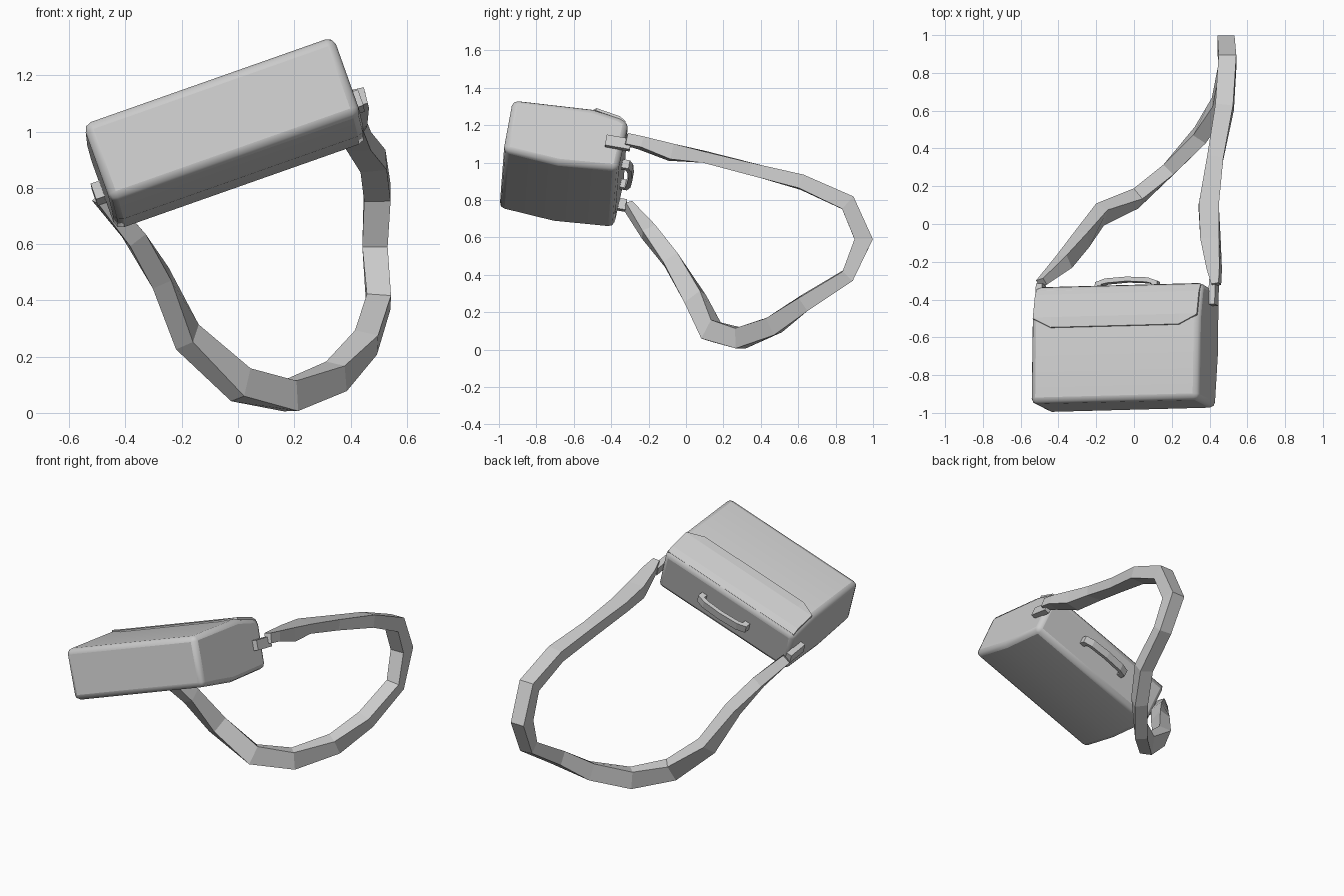
import bpy, bmesh
from mathutils import Vector, Matrix

if "Cube" in bpy.data.objects:
    bpy.data.objects.remove(bpy.data.objects["Cube"])

# Bag frame: u = length, v = depth towards the handle, w = thickness
u = Vector((0.943, 0.025, 0.332)).normalized()
v = Vector((0.05, 0.985, -0.165))
v = (v - u * v.dot(u)).normalized()
w = u.cross(v)
FRAME = Matrix((u, v, w)).transposed().to_4x4()
FRAME.translation = Vector((-0.057, -0.963, 1.045))
HALF = 0.472


def make(name, rings, matrix=None, bevel=0, segments=1):
    """Loft closed rings of points into a capped solid."""
    bm = bmesh.new()
    loops = [[bm.verts.new(p) for p in ring] for ring in rings]
    n = len(loops[0])
    for a, b in zip(loops, loops[1:]):
        for i in range(n):
            j = (i + 1) % n
            bm.faces.new((a[i], a[j], b[j], b[i]))
    bm.faces.new(loops[0][::-1])
    bm.faces.new(loops[-1])
    bmesh.ops.recalc_face_normals(bm, faces=bm.faces[:])
    mesh = bpy.data.meshes.new(name)
    bm.to_mesh(mesh)
    bm.free()
    obj = bpy.data.objects.new(name, mesh)
    bpy.context.collection.objects.link(obj)
    if matrix:
        obj.matrix_world = matrix
    if bevel:
        mod = obj.modifiers.new("bevel", "BEVEL")
        mod.width, mod.segments = bevel, segments
        mod.limit_method, mod.angle_limit = "ANGLE", 0.6
    return obj


def box(name, lo, hi):
    ring = [(lo[1], lo[2]), (hi[1], lo[2]), (hi[1], hi[2]), (lo[1], hi[2])]
    return make(name, [[(x, a, b) for a, b in ring] for x in (lo[0], hi[0])], FRAME)


# Bag body: bulging profile extruded along its length
profile = [(0, -0.148), (0.3, -0.17), (0.622, -0.145),
           (0.632, 0.135), (0.58, 0.154), (0.43, 0.176), (0, 0.15)]
body = make("bag_body", [[(x, a, b) for a, b in profile] for x in (-HALF, HALF)],
            FRAME, 0.03, 2)
bpy.context.view_layer.objects.active = body
body.select_set(True)
bpy.ops.object.shade_smooth_by_angle(angle=0.6)

# Flap: thin sheet with cut front corners lying on the bag's upper side
flap_sections = [(-HALF + 0.012, 0.45), (-0.36, 0.40), (0.36, 0.40), (HALF - 0.012, 0.45)]


def flap_ring(x, start):
    z0 = 0.15 + 0.026 * min(start, 0.43) / 0.43
    top = [(x, start, z0 + 0.008), (x, 0.455, 0.182), (x, 0.58, 0.16), (x, 0.615, 0.138)]
    return top + [(p[0], p[1] - 0.003, p[2] - 0.014) for p in reversed(top)]


make("flap", [flap_ring(x, s) for x, s in flap_sections], FRAME)

# Carry handle: bent bar
outer = [(-0.175, 0.62), (-0.175, 0.665), (-0.12, 0.684), (0, 0.691)]
inner = [(-0.14, 0.62), (-0.14, 0.653), (-0.11, 0.66), (0, 0.667)]


def mirrored(pts):
    return pts + [(-a, b) for a, b in reversed(pts[:-1])]


make("carry_handle",
     [[(a, b, -0.024), (a, b, 0.024), (c, d, 0.024), (c, d, -0.024)]
      for (a, b), (c, d) in zip(mirrored(outer), mirrored(inner))], FRAME)

# Strap tabs on both ends
for side, x in (("left", -HALF - 0.014), ("right", HALF + 0.014)):
    box("strap_tab_" + side, (x - 0.018, 0.53, -0.03), (x + 0.018, 0.665, 0.03))

# Shoulder strap: centre, half width, half height
path = [((0.435, -0.32, 1.125), 0.02, 0.03),
        ((0.425, -0.24, 1.105), 0.035, 0.03),
        ((0.405, -0.08, 1.055), 0.05, 0.042),
        ((0.395, 0.10, 1.03), 0.053, 0.03),
        ((0.43, 0.35, 0.965), 0.043, 0.033),
        ((0.48, 0.62, 0.895), 0.047, 0.038),
        ((0.495, 0.865, 0.785), 0.047, 0.045),
        ((0.487, 0.95, 0.59), 0.045, 0.049),
        ((0.50, 0.865, 0.395), 0.043, 0.037),
        ((0.455, 0.635, 0.25), 0.043, 0.042),
        ((0.35, 0.47, 0.13), 0.04, 0.05),
        ((0.185, 0.29, 0.06), 0.037, 0.054),
        ((0.01, 0.135, 0.10), 0.037, 0.057),
        ((-0.18, 0.05, 0.27), 0.037, 0.053),
        ((-0.275, -0.08, 0.48), 0.036, 0.045),
        ((-0.37, -0.20, 0.63), 0.035, 0.04),
        ((-0.49, -0.31, 0.77), 0.028, 0.02)]
rings = []
for i, (p, a, b) in enumerate(path):
    p = Vector(p)
    t = (Vector(path[min(i + 1, len(path) - 1)][0]) - Vector(path[max(i - 1, 0)][0])).normalized()
    out = Vector((0, p.y - 0.3, p.z - 0.6))
    out = (out - t * out.dot(t)).normalized()
    s = t.cross(out)
    rings.append([p + s * a * k + out * b * m for k, m in ((-1, -1), (1, -1), (1, 1), (-1, 1))])
make("shoulder_strap", rings)
